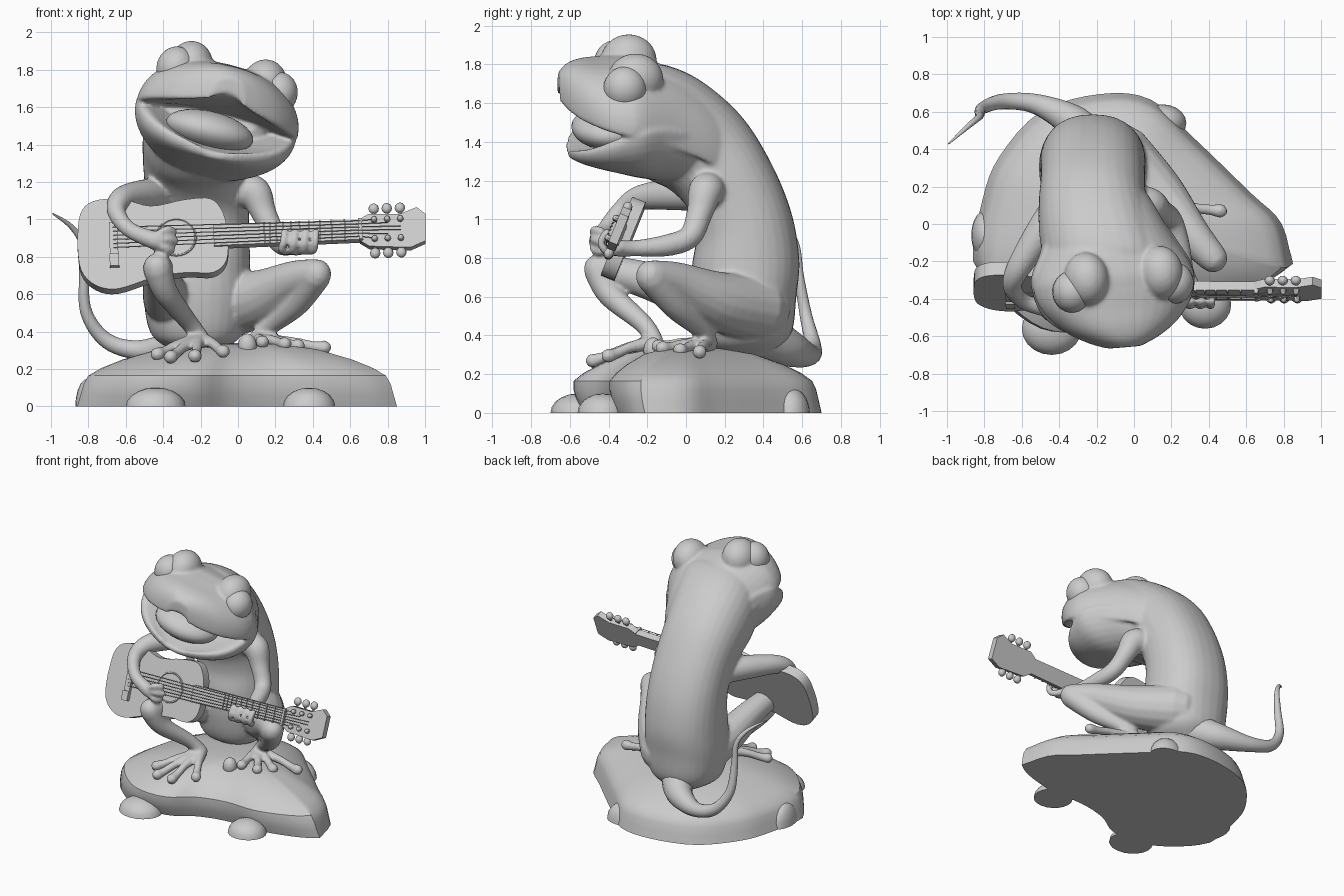
import bpy, bmesh, math
from math import sin, cos, pi, radians
from mathutils import Vector, Matrix

if "Cube" in bpy.data.objects:
    bpy.data.objects.remove(bpy.data.objects["Cube"])

def finish(name, bm, angle=40):
    bmesh.ops.recalc_face_normals(bm, faces=bm.faces)
    me = bpy.data.meshes.new(name)
    bm.to_mesh(me); bm.free()
    ob = bpy.data.objects.new(name, me)
    bpy.context.collection.objects.link(ob)
    bpy.ops.object.select_all(action='DESELECT')
    ob.select_set(True)
    bpy.context.view_layer.objects.active = ob
    bpy.ops.object.shade_smooth_by_angle(angle=radians(angle))
    return ob

def spline(keys, n=6):
    # Catmull-Rom through tuples of any length
    out, k = [], [keys[0]] + list(keys) + [keys[-1]]
    for i in range(1, len(k) - 2):
        for s in range(n):
            t = s / n
            out.append([0.5 * (2*b + (c-a)*t + (2*a-5*b+4*c-d)*t*t + (3*b-a-3*c+d)*t**3)
                        for a, b, c, d in zip(*k[i-1:i+3])])
    return out + [list(keys[-1])]

def loft(bm, rings, M=Matrix()):
    vs = [[bm.verts.new(M @ Vector(p)) for p in r] for r in rings]
    n = len(vs[0])
    for a, b in zip(vs, vs[1:]):
        for i in range(n):
            bm.faces.new((a[i], a[(i+1) % n], b[(i+1) % n], b[i]))
    bm.faces.new(vs[0][::-1]); bm.faces.new(vs[-1])

def tube(bm, keys, sides=16, n=6, M=Matrix()):
    # round-ended tube through (x, y, z, radius)
    pts = spline(keys, n)
    P = [Vector(p[:3]) for p in pts]
    T = [(P[min(i+1, len(P)-1)] - P[max(i-1, 0)]).normalized() for i in range(len(P))]
    seq = [(P[0] - T[0]*pts[0][3]*cos(a), T[0], pts[0][3]*sin(a)) for a in (.15, .5, 1.0)]
    seq += [(p, t, max(q[3], .002)) for p, t, q in zip(P, T, pts)]
    seq += [(P[-1] + T[-1]*pts[-1][3]*cos(a), T[-1], pts[-1][3]*sin(a)) for a in (1.0, .5, .15)]
    u, rings = T[0].orthogonal(), []
    for p, t, r in seq:
        u = (u - t*u.dot(t)).normalized()
        v = t.cross(u)
        rings.append([p + r*(u*cos(2*pi*i/sides) + v*sin(2*pi*i/sides)) for i in range(sides)])
    loft(bm, rings, M)

def ball(bm, loc, size, M=Matrix(), seg=28):
    S = Matrix.Diagonal((*size, 1))
    bmesh.ops.create_uvsphere(bm, u_segments=seg, v_segments=seg//2, radius=1,
                              matrix=M @ Matrix.Translation(loc) @ S)

def box(bm, loc, size, M=Matrix()):
    bmesh.ops.create_cube(bm, size=1, matrix=M @ Matrix.Translation(loc) @ Matrix.Diagonal((*size, 1)))

def slab(bm, outline, z0, z1, M=Matrix()):
    loft(bm, [[(x, y, z) for x, y in outline] for z in (z0, z1)], M)

def soft(v, e):
    return math.copysign(abs(v)**e, v)

# ---- frog skin: torso, head, jaw and limbs fused by a voxel remesh
skin = bmesh.new()

# torso: centre x, back (y, z), front (y, z), half width
torso = [(-.22, .42, .29, .22, .29, .10), (-.22, .54, .40, .08, .36, .24), (-.22, .57, .60, .03, .55, .285),
         (-.22, .585, .80, .03, .75, .285), (-.22, .54, 1.05, .05, .90, .28), (-.22, .43, 1.31, .02, 1.04, .28),
         (-.22, .28, 1.54, -.08, 1.15, .29), (-.19, .07, 1.72, -.2, 1.21, .315),
         (-.15, -.12, 1.80, -.3, 1.30, .32), (-.13, -.22, 1.78, -.33, 1.4, .25)]
rings = []
for cx, by, bz, fy, fz, w in spline(torso):
    c, h = Vector((cx, (by+fy)/2, (bz+fz)/2)), Vector((0, (by-fy)/2, (bz-fz)/2))
    rings.append([c + Vector((w*soft(cos(2*pi*i/32), .85), 0, 0)) + h*soft(sin(2*pi*i/32), .92)
                  for i in range(32)])
loft(skin, rings)

# head halves: y, half width, lip height, outer height; the inner side is hollowed
head = (Matrix.Translation((-.14, -.1, 1.5)) @ Matrix.Rotation(radians(5), 4, 'Z')
        @ Matrix.Rotation(radians(14), 4, 'Y') @ Matrix.Translation((0, .1, 0)))
upper = [(.34, .16, -.3, -.06), (.14, .27, -.16, .13), (-.05, .34, -.06, .26), (-.25, .43, .03, .33),
         (-.35, .44, .045, .335), (-.45, .40, .065, .33), (-.55, .31, .09, .325), (-.62, .20, .115, .305),
         (-.665, .09, .145, .265)]
lower = [(.14, .22, -.05, -.28), (0, .31, 0, -.30), (-.13, .38, .04, -.29), (-.25, .44, .04, -.27),
         (-.35, .43, 0, -.245), (-.45, .385, -.05, -.22), (-.53, .30, -.09, -.20), (-.585, .19, -.115, -.185),
         (-.61, .09, -.13, -.175)]
for keys, hollow in ((upper, .07), (lower, .12)):
    rings = []
    for y, w, lip, out in spline(keys):
        d = 1 if out > lip else -1
        k, ring = min(hollow, .6*abs(out - lip)), []
        for i in range(40):
            c, s = cos(2*pi*i/40), sin(2*pi*i/40)
            z = lip + (out-lip)*s if s > 0 else lip - d*k*(.3*sin(-pi*s) - .5*s*s)
            ring.append((w*soft(c, .85), y, z))
        rings.append(ring)
    loft(skin, rings, head)
for s in (-1, 1):
    ball(skin, (s*.205, -.285, .28), (.12, .145, .135), head)

# arms
tube(skin, [(.03, .12, 1.15, .09), (.09, .10, 1.14, .09), (.14, .07, 1.03, .068), (.20, .02, .91, .06),
            (.24, -.1, .865, .057), (.28, -.26, .85, .043), (.32, -.35, .85, .045)])
tube(skin, [(-.40, .10, 1.13, .09), (-.50, -.05, 1.13, .085), (-.62, -.24, 1.11, .065), (-.65, -.34, 1.04, .05),
            (-.58, -.42, .945, .043), (-.44, -.455, .885, .05)])
# fingers over the neck, and fingers on the strings
for i in range(4):
    x = .235 + .056*i
    tube(skin, [(.29 + .02*i, -.35, .84, .028), (x, -.41, .835, .023), (x + .008, -.44, .88, .021),
                (x + .015, -.41, .93, .023)], 10, 4)
for x, z in ((-.35, .935), (-.34, .885), (-.36, .835)):
    tube(skin, [(-.45, -.455, .89, .032), ((x-.42)/2, -.475, z + .01, .023), (x, -.44, z, .026)], 10, 4)

# legs
tube(skin, [(-.08, .365, .54, .178), (.12, .16, .58, .152), (.30, -.05, .675, .105), (.42, -.18, .71, .08)])
tube(skin, [(.42, -.18, .70, .08), (.31, -.05, .55, .07), (.17, .08, .43, .05), (.10, .12, .36, .047)])
tube(skin, [(-.33, .32, .54, .15), (-.38, .12, .58, .13), (-.41, -.22, .69, .095), (-.43, -.45, .745, .078)])
tube(skin, [(-.43, -.45, .735, .078), (-.385, -.39, .61, .066), (-.27, -.22, .46, .05), (-.20, -.16, .37, .045)])
# toes: ankle followed by tips
feet = [((.10, .11, .35), [(.13, -.14, .345), (.25, -.12, .335), (.32, -.03, .325), (.46, .07, .315)]),
        ((-.20, -.17, .36), [(-.43, -.38, .28), (-.36, -.47, .265), (-.23, -.48, .27), (-.08, -.40, .295)])]
for a, tips in feet:
    for t in tips:
        m = [(p + q)/2 for p, q in zip(a, t)]
        tube(skin, [(*a, .045), (m[0], m[1], m[2] + .012, .03), (*[p + (q-p)*.85 for p, q in zip(a, t)], .03),
                    (*t, .04)], 10, 4)

frog = finish("frog_skin", skin)
rm = frog.modifiers.new("Fuse", 'REMESH')
rm.mode, rm.voxel_size, rm.use_smooth_shade = 'VOXEL', .011, True
sm = frog.modifiers.new("Soften", 'SMOOTH')
sm.factor, sm.iterations = .5, 8

# tail
bm = bmesh.new()
tube(bm, [(-.22, .40, .40, .13), (-.32, .54, .33, .095), (-.52, .64, .30, .055), (-.70, .655, .35, .042),
          (-.81, .62, .50, .032), (-.825, .585, .70, .025), (-.83, .57, .86, .018), (-.89, .52, .96, .014),
          (-.99, .43, 1.03, .004)])
finish("tail", bm)

# eyes and tongue
bm = bmesh.new()
for s in (-1, 1):
    ball(bm, (s*.282, -.345, .25), (.105, .112, .115), head)
finish("eyes", bm)
bm = bmesh.new()
ball(bm, (-.03, -.40, -.035), (.24, .19, .105), head)
finish("tongue", bm)

# ---- guitar, built flat and then leaned back
G = (Matrix.Translation((-.33, -.36, .905)) @ Matrix.Rotation(radians(-2), 4, 'Y')
     @ Matrix.Rotation(radians(68), 4, 'X'))
outline = [(-.53, -.02), (-.51, .15), (-.435, .225), (-.28, .23), (-.13, .185), (.05, .215), (.19, .215),
           (.255, .13), (.275, 0), (.265, -.14), (.19, -.21), (.05, -.205), (-.12, -.225), (-.32, -.285),
           (-.44, -.26), (-.515, -.17), (-.53, -.02)]
bm = bmesh.new()
slab(bm, spline(outline, 4)[:-1], -.075, 0, G)
finish("guitar_body", bm)

bm = bmesh.new()
tube(bm, [(.105*cos(a*pi/8), .105*sin(a*pi/8), 0, .006) for a in range(17)], 6, 2, G)
box(bm, (-.335, -.03, .012), (.045, .24, .024), G)
box(bm, (-.335, -.13, .02), (.05, .07, .03), G)
finish("rosette_and_bridge", bm)

bm = bmesh.new()
slab(bm, [(.2, -.062), (1.0, -.055), (1.0, .055), (.2, .062)], -.035, .016, G)
slab(bm, [(.98, -.06), (1.03, -.095), (1.25, -.11), (1.33, -.075), (1.335, .08), (1.29, .12), (1.2, .085),
          (1.03, .09), (.98, .06)], -.035, .012, G)
finish("neck_and_headstock", bm)

bm = bmesh.new()
for i in range(11):
    box(bm, (.98 - .78*(1 - .9**i), 0, .018), (.008, .12, .012), G)
box(bm, (.985, 0, .02), (.02, .12, .03), G)
finish("frets", bm)

bm = bmesh.new()
for i in range(6):
    v, e = -.045 + .018*i, 1.06 + .07*min(i, 5-i)
    tube(bm, [(-.335, v*1.3, .03, .003), (.98, v, .035, .003), (e, v*1.2, .025, .003)], 5, 1, G)
finish("strings", bm)

bm = bmesh.new()
for i in range(3):
    for s in (-1, 1):
        u = 1.06 + .07*i
        ball(bm, (u, s*.128, -.01), (.028, .03, .025), G, 12)
        tube(bm, [(u, s*.07, -.01, .009), (u, s*.13, -.01, .009)], 8, 1, G)
        tube(bm, [(u, s*.055, 0, .018), (u, s*.055, .025, .016)], 8, 1, G)
finish("tuning_pegs", bm)

# ---- rock
base = [(.85, -.25), (.72, -.34), (.45, -.42), (.18, -.42), (-.05, -.48), (-.25, -.61), (-.52, -.60), (-.75, -.42),
        (-.86, -.20), (-.81, .13), (-.72, .36), (-.5, .6), (-.18, .695), (.09, .665), (.32, .46), (.62, .17),
        (.79, 0), (.85, -.25)]
edge = spline(base, 4)[:-1]
bm = bmesh.new()
loft(bm, [[(x*s, y*s*(f if y < -.2 else 1), z) for x, y in edge] for s, f, z in
          ((1, .85, 0), (.98, .92, .06), (.96, .97, .12), (.93, 1, .165), (.85, 1, .205), (.72, 1, .25),
           (.5, 1, .305), (.25, 1, .333), (.05, 1, .338))])
finish("rock", bm, 30)

# pebbles, flattened on the ground
bm = bmesh.new()
for loc, size in (((-.44, -.56, 0), (.16, .14, .10)), ((.38, -.43, 0), (.14, .13, .10)),
                  ((.15, .54, 0), (.13, .10, .13)), ((-.80, -.06, 0), (.07, .13, .15)),
                  ((.05, -.17, .325), (.05, .05, .065))):
    ball(bm, loc, size, seg=20)
for v in bm.verts:
    v.co.z = max(v.co.z, 0)
finish("pebbles", bm)
